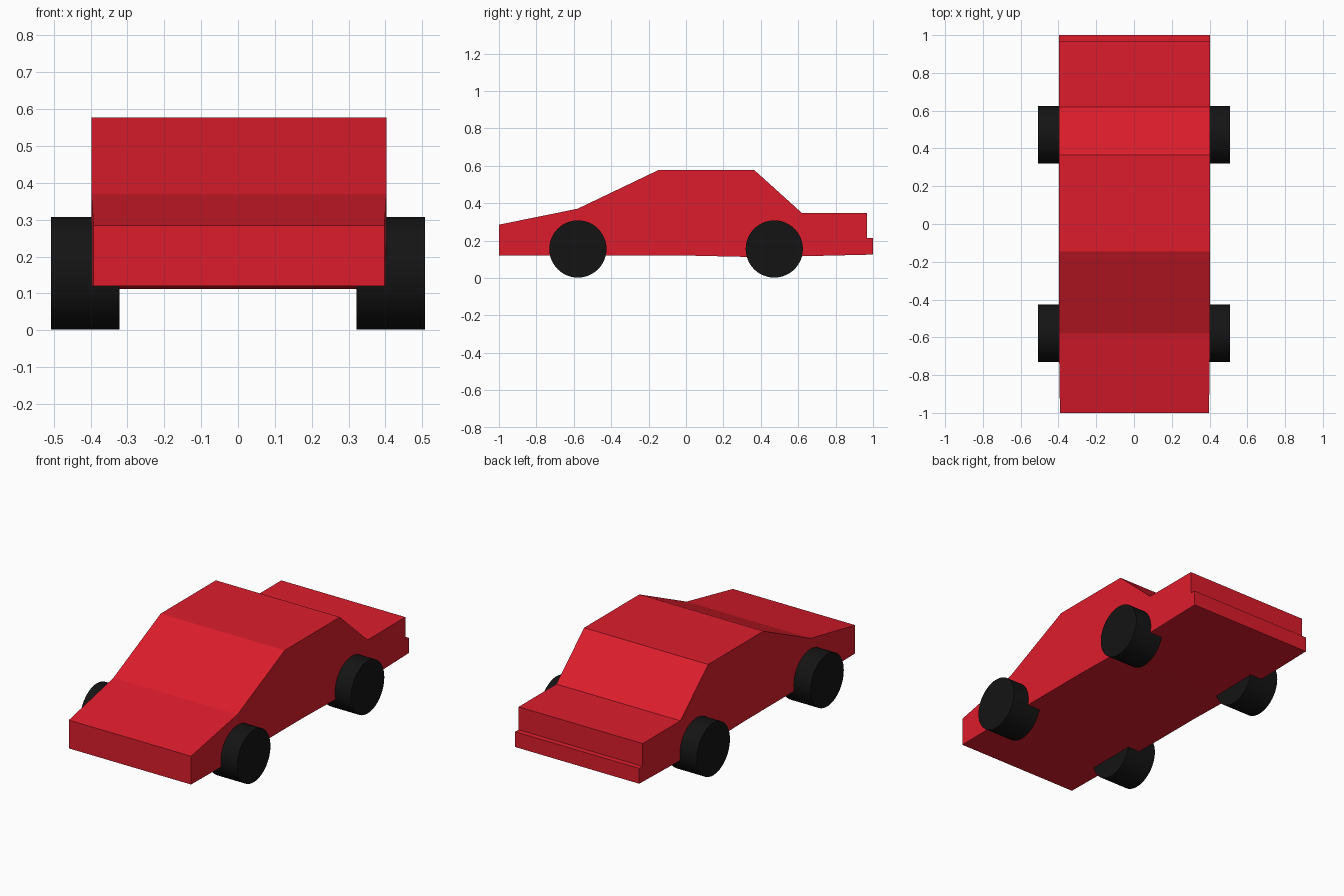
import bpy, bmesh, math

if "Cube" in bpy.data.objects:
    bpy.data.objects.remove(bpy.data.objects["Cube"])


def material(name, color):
    mat = bpy.data.materials.new(name)
    mat.diffuse_color = color
    mat.use_nodes = True
    mat.node_tree.nodes["Principled BSDF"].inputs["Base Color"].default_value = mat.diffuse_color
    return mat


paint = material("red_paint", (0.72, 0.012, 0.025, 1))
rubber = material("black_rubber", (0.007, 0.007, 0.007, 1))

# Body: side profile (y, z) extruded across the width
profile = [(-1, 0.12), (-1, 0.285), (-0.58, 0.37), (-0.145, 0.578),
           (0.364, 0.578), (0.62, 0.347), (0.968, 0.347), (0.968, 0.214),
           (1, 0.214), (1, 0.125), (0.62, 0.116), (0.35, 0.112), (0.04, 0.119)]
left, right = -0.398, 0.403
bm = bmesh.new()
side = bm.faces.new([bm.verts.new((left, y, z)) for y, z in profile])
ext = bmesh.ops.extrude_face_region(bm, geom=[side], use_keep_orig=True)
moved = [g for g in ext["geom"] if isinstance(g, bmesh.types.BMVert)]
bmesh.ops.translate(bm, verts=moved, vec=(right - left, 0, 0))

# Slight narrowing of the nose ahead of the windscreen base
bmesh.ops.bisect_plane(bm, geom=bm.verts[:] + bm.edges[:] + bm.faces[:],
                       plane_co=(0, -0.58, 0), plane_no=(0, 1, 0))
for v in bm.verts:
    if v.co.y < -0.99:
        v.co.x -= math.copysign(0.006, v.co.x)
bmesh.ops.recalc_face_normals(bm, faces=bm.faces[:])
mesh = bpy.data.meshes.new("body")
bm.to_mesh(mesh)
bm.free()
body = bpy.data.objects.new("body", mesh)
bpy.context.collection.objects.link(body)
mesh.materials.append(paint)

# Wheels: four thick discs poking out of the body sides
radius, inner, outer = 0.153, 0.321, 0.507
for end, y in (("front", -0.578), ("rear", 0.472)):
    for label, sign in (("left", -1), ("right", 1)):
        bpy.ops.mesh.primitive_cylinder_add(
            vertices=48, radius=radius, depth=outer - inner,
            location=(sign * (inner + outer) / 2, y, radius + 0.002),
            rotation=(0, math.pi / 2, 0))
        wheel = bpy.context.object
        wheel.name = f"{end}_{label}_wheel"
        wheel.data.materials.append(rubber)
        bpy.ops.object.shade_smooth_by_angle()
